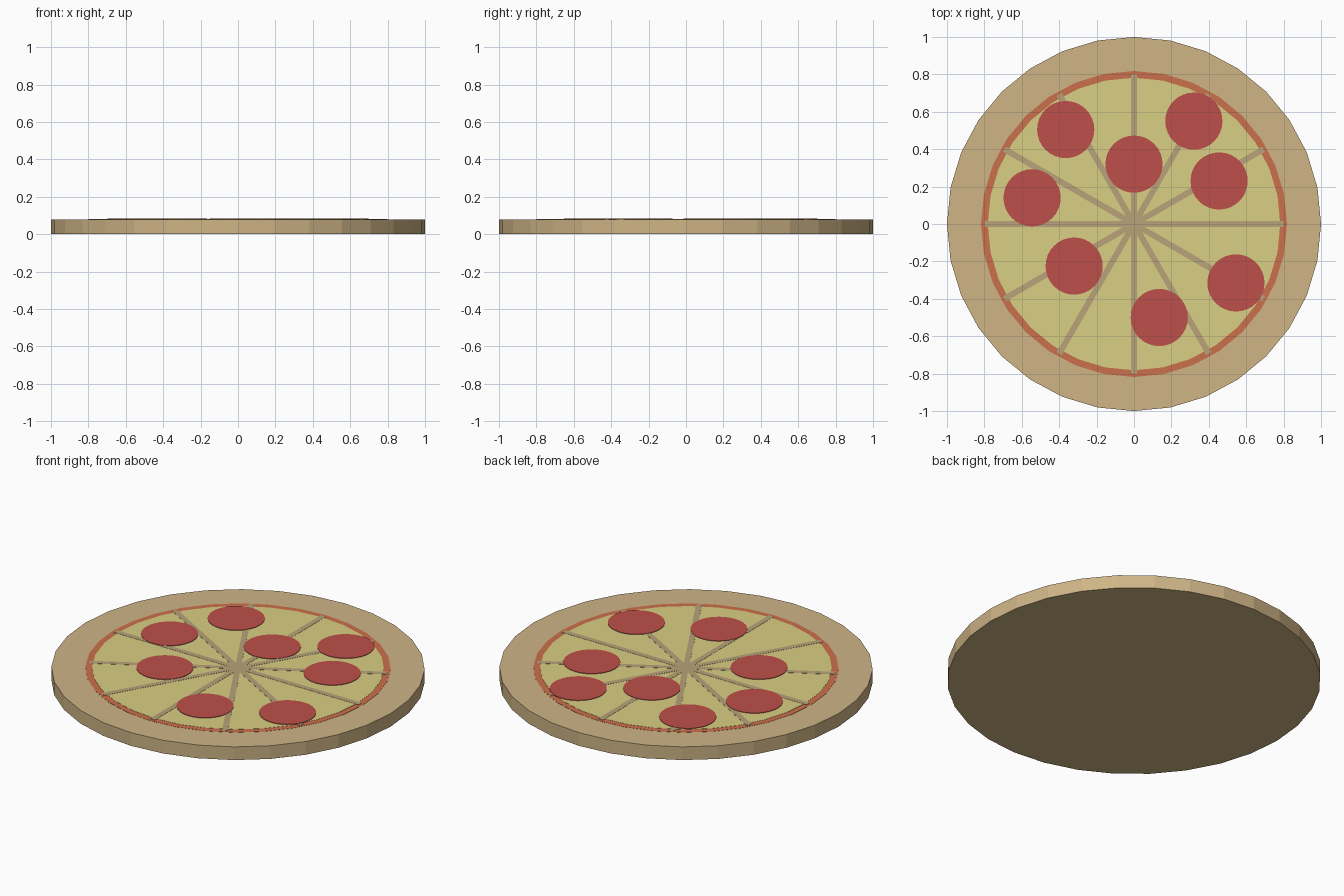
import bpy, math

if "Cube" in bpy.data.objects:
    bpy.data.objects.remove(bpy.data.objects["Cube"])

def material(name, rgb):
    m = bpy.data.materials.new(name)
    m.diffuse_color = (*rgb, 1)
    m.use_nodes = True
    m.node_tree.nodes["Principled BSDF"].inputs["Base Color"].default_value = m.diffuse_color
    return m

CRUST = material("baked_dough", (0.62, 0.46, 0.24))
SAUCE = material("tomato", (0.60, 0.16, 0.07))
CHEESE = material("melted_cheese", (0.70, 0.62, 0.23))
CUT = material("cut_dough", (0.48, 0.36, 0.19))
MEAT = material("cured_meat", (0.52, 0.08, 0.07))

def disc(name, r, z0, z1, mat, sides=32, x=0, y=0):
    bpy.ops.mesh.primitive_cylinder_add(vertices=sides, radius=r, depth=z1 - z0,
                                        location=(x, y, (z0 + z1) / 2))
    o = bpy.context.object
    o.name = name
    o.data.materials.append(mat)
    return o

# Base layers
disc("crust", 1.0, 0, 0.078, CRUST)
disc("sauce", 0.818, 0.05, 0.079, SAUCE)
disc("cheese", 0.782, 0.05, 0.080, CHEESE)

# Slice lines across the whole pizza
for i in range(6):
    bpy.ops.mesh.primitive_cube_add(size=1, location=(0, 0, 0.066),
                                    rotation=(0, 0, math.radians(30 * i)))
    o = bpy.context.object
    o.name = f"slice_line_{i + 1}"
    o.scale = (1.6, 0.032, 0.030)
    o.data.materials.append(CUT)

# Pepperoni slices
spots = [(-0.365, 0.505), (0, 0.32), (0.32, 0.55), (0.455, 0.23),
         (-0.545, 0.14), (-0.32, -0.225), (0.135, -0.5), (0.545, -0.315)]
for i, (x, y) in enumerate(spots):
    disc(f"pepperoni_{i + 1}", 0.153, 0.06, 0.083, MEAT, 32, x, y)
